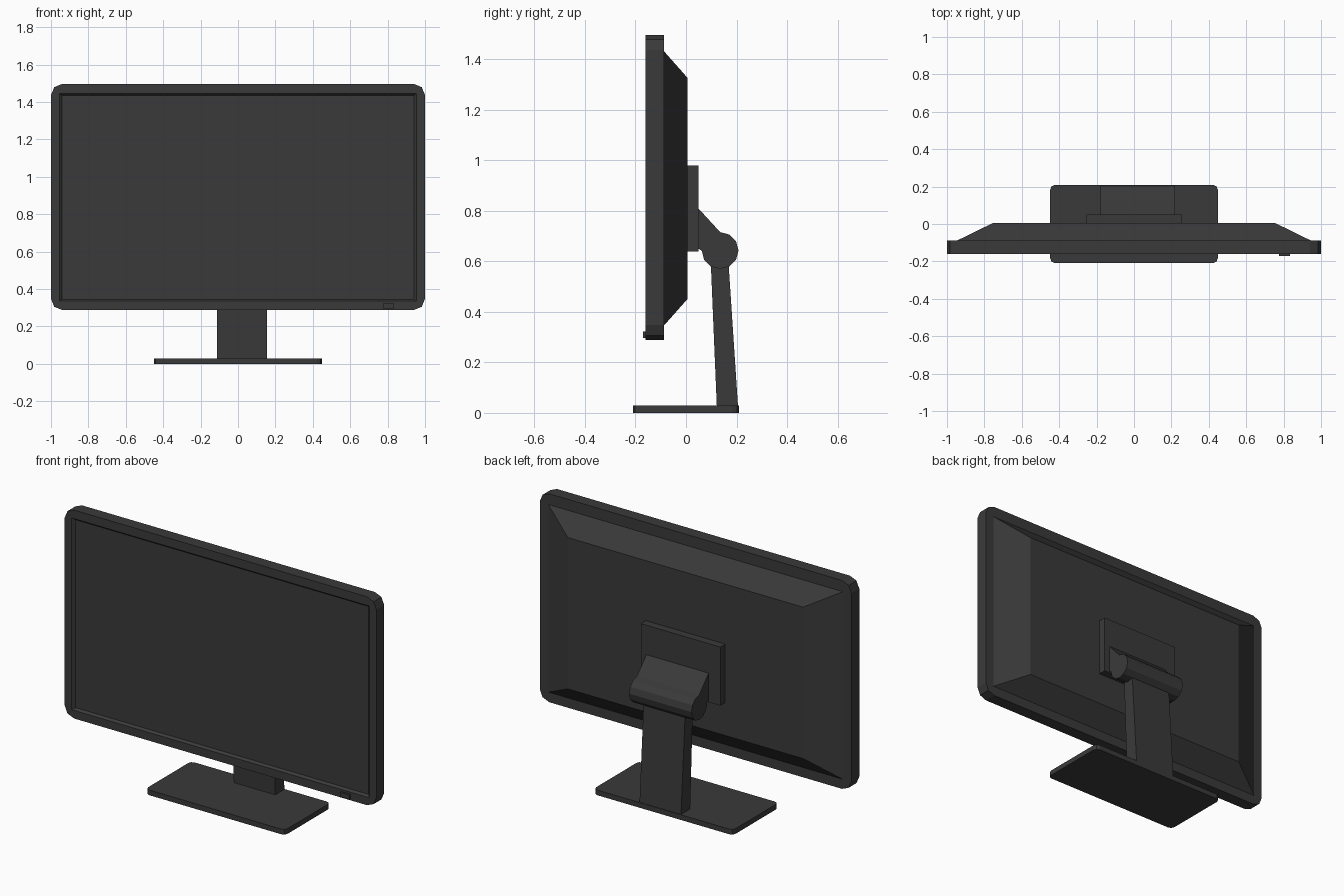
import bpy, bmesh, math

if "Cube" in bpy.data.objects:
    bpy.data.objects.remove(bpy.data.objects["Cube"])

mat = bpy.data.materials.new("charcoal plastic")
mat.diffuse_color = (0.042, 0.042, 0.042, 1)
mat.use_nodes = True
mat.node_tree.nodes["Principled BSDF"].inputs["Base Color"].default_value = mat.diffuse_color


def finish(name, bm):
    bmesh.ops.remove_doubles(bm, verts=bm.verts, dist=1e-5)
    bmesh.ops.recalc_face_normals(bm, faces=bm.faces)
    me = bpy.data.meshes.new(name)
    bm.to_mesh(me)
    bm.free()
    me.materials.append(mat)
    ob = bpy.data.objects.new(name, me)
    bpy.context.collection.objects.link(ob)
    return ob


def rounded_rect(x0, x1, z0, z1, r, seg):
    """Corner-rounded outline; r = 0 gives stacked corner points."""
    pts = []
    for k, (cx, cz) in enumerate([(x1 - r, z1 - r), (x0 + r, z1 - r),
                                  (x0 + r, z0 + r), (x1 - r, z0 + r)]):
        for i in range(seg + 1):
            a = math.radians(90 * k + 90 * i / seg)
            pts.append((cx + r * math.cos(a), cz + r * math.sin(a)))
    return pts


def loft(name, rings, axis='y', cap=(True, True), seg=2):
    """Skin a stack of rings (depth, x0, x1, z0, z1, radius)."""
    bm = bmesh.new()
    loops = []
    for d, *rect in rings:
        pts = rounded_rect(*rect, seg)
        loops.append([bm.verts.new((a, d, b) if axis == 'y' else (a, b, d))
                      for a, b in pts])
    n = len(loops[0])
    for p, q in zip(loops, loops[1:]):
        for i in range(n):
            j = (i + 1) % n
            bm.faces.new((p[i], p[j], q[j], q[i]))
    for use, lp in zip(cap, (loops[0], loops[-1])):
        if use:
            bm.faces.new(lp)
    return finish(name, bm)


def extrude_x(name, profile, x0, x1):
    """Extrude a (y, z) side profile along x."""
    bm = bmesh.new()
    f = bm.faces.new([bm.verts.new((x0, y, z)) for y, z in profile])
    ext = bmesh.ops.extrude_face_region(bm, geom=[f])
    vs = [v for v in ext["geom"] if isinstance(v, bmesh.types.BMVert)]
    bmesh.ops.translate(bm, verts=vs, vec=(x1 - x0, 0, 0))
    return finish(name, bm)


# Display: frame with recessed screen, and tapered back shell
outer = (-1, 1, 0.288, 1.497, 0.06)
shell = (-0.945, 0.945, 0.345, 1.433, 0)
loft("screen_frame", [(-0.088, *shell),
                      (-0.088, *outer),
                      (-0.16, *outer),
                      (-0.16, -0.955, 0.955, 0.335, 1.447, 0),
                      (-0.145, -0.94, 0.94, 0.345, 1.435, 0)],
     cap=(False, True))
loft("back_shell", [(-0.088, *shell), (0.005, -0.755, 0.755, 0.45, 1.328, 0)],
     cap=(False, True))
loft("power_button", [(-0.155, 0.775, 0.835, 0.297, 0.323, 0),
                      (-0.171, 0.775, 0.835, 0.297, 0.323, 0)])

# Mount plate
plate = (-0.255, 0.255, 0.64, 0.98, 0)
loft("mount_plate", [(0.003, *plate), (0.05, *plate)])

# Hinge: round barrel with an arm flaring up to the plate
cy, cz, r = 0.135, 0.643, 0.073
barrel = [(cy + r * math.cos(math.radians(a)), cz + r * math.sin(math.radians(a)))
          for a in range(90, -181, -30)]
extrude_x("hinge", [(0.049, 0.65), (0.049, 0.81)] + barrel, -0.18, 0.22)

# Stand neck and base
extrude_x("stand_neck", [(0.122, 0.025), (0.206, 0.025), (0.168, 0.60), (0.098, 0.60)],
          -0.112, 0.154)
foot = (-0.448, 0.448, -0.209, 0.209, 0.025)
loft("stand_base", [(0, *foot), (0.03, *foot)], axis='z')
